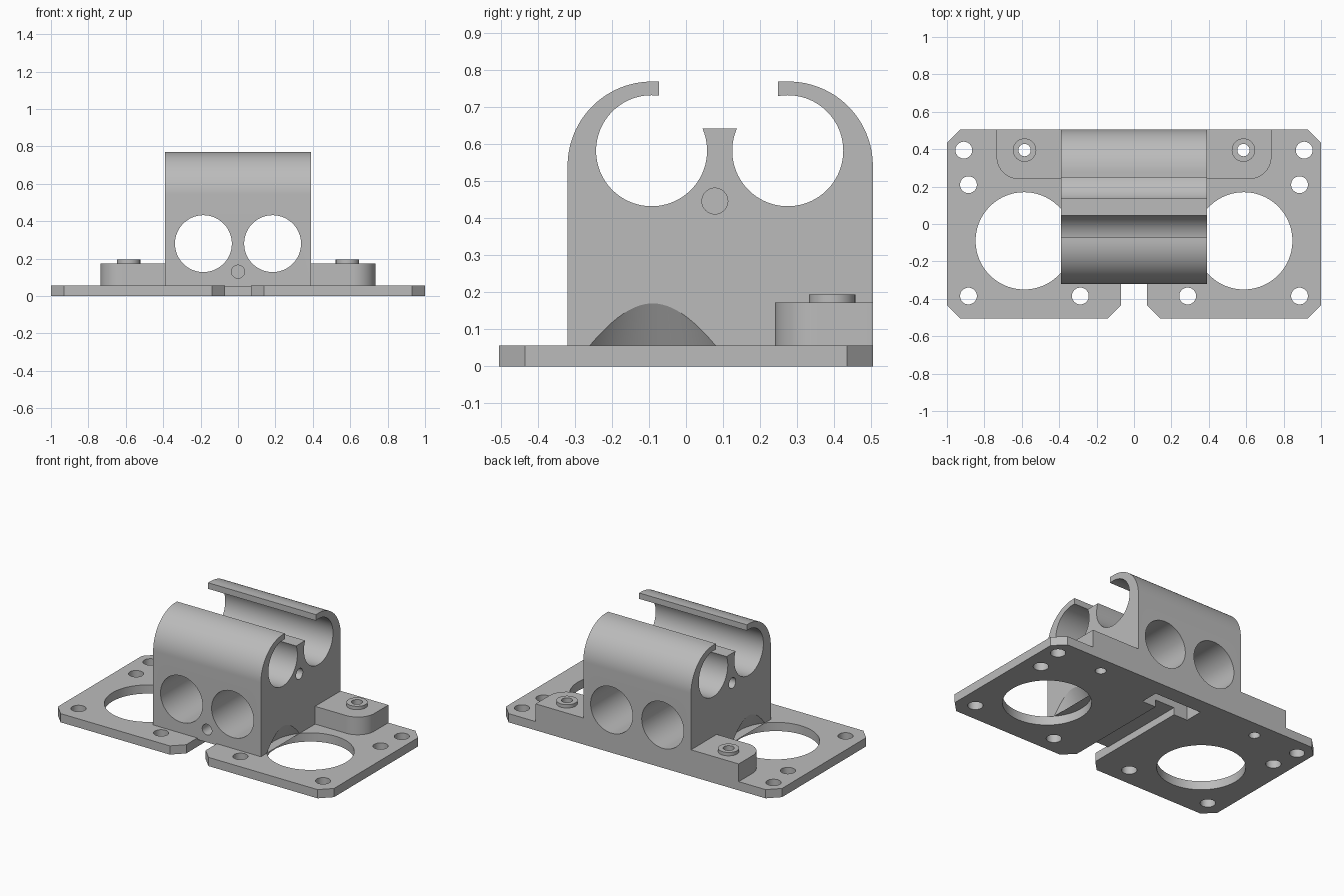
import bpy, bmesh, math
from mathutils import Matrix, Vector

cube = bpy.data.objects.get("Cube")
if cube:
    bpy.data.objects.remove(cube, do_unlink=True)

grey = bpy.data.materials.new("plain_grey")
grey.use_nodes = True
grey.diffuse_color = (0.5, 0.5, 0.5, 1)
grey.node_tree.nodes["Principled BSDF"].inputs["Base Color"].default_value = (0.5, 0.5, 0.5, 1)

DEPTH = 0.505          # half depth of the whole part
PLATE = 0.057          # plate thickness
HALF = 0.39            # half width of the bearing block
MOTOR = (0.587, -0.09)  # centre of the large plate opening


def finish(name, bm):
    bmesh.ops.recalc_face_normals(bm, faces=bm.faces)
    mesh = bpy.data.meshes.new(name)
    bm.to_mesh(mesh)
    bm.free()
    mesh.materials.append(grey)
    ob = bpy.data.objects.new(name, mesh)
    bpy.context.collection.objects.link(ob)
    return ob


def prism(name, outline, start, end, axis="Z"):
    """Extrude an outline along Z (points x, y) or X (points y, z)."""
    bm = bmesh.new()
    if axis == "Z":
        pts, push = [(a, b, start) for a, b in outline], Vector((0, 0, end - start))
    else:
        pts, push = [(start, a, b) for a, b in outline], Vector((end - start, 0, 0))
    face = bm.faces.new([bm.verts.new(p) for p in pts])
    new = bmesh.ops.extrude_face_region(bm, geom=[face])["geom"]
    bmesh.ops.translate(bm, vec=push, verts=[v for v in new if isinstance(v, bmesh.types.BMVert)])
    return finish(name, bm)


def box(name, x0, x1, y0, y1, z0, z1):
    return prism(name, [(x0, y0), (x1, y0), (x1, y1), (x0, y1)], z0, z1)


def rod(name, center, r, length, axis="Z", r2=None, seg=72):
    bm = bmesh.new()
    turn = {"Z": Matrix(), "X": Matrix.Rotation(math.pi / 2, 4, "Y"),
            "Y": Matrix.Rotation(math.pi / 2, 4, "X")}[axis]
    bmesh.ops.create_cone(bm, cap_ends=True, segments=seg, radius1=r,
                          radius2=r if r2 is None else r2, depth=length,
                          matrix=Matrix.Translation(center) @ turn)
    return finish(name, bm)


def arc(cx, cy, r, a0, a1, n=32):
    return [(cx + r * math.cos(math.radians(a0 + (a1 - a0) * i / n)),
             cy + r * math.sin(math.radians(a0 + (a1 - a0) * i / n))) for i in range(n + 1)]


def cut(ob, cutters, operation="DIFFERENCE"):
    bpy.context.view_layer.objects.active = ob
    for c in cutters:
        m = ob.modifiers.new("cut", "BOOLEAN")
        m.operation, m.solver, m.object = operation, "EXACT", c
        bpy.ops.object.modifier_apply(modifier=m.name)
        bpy.data.objects.remove(c, do_unlink=True)


def underside_pocket():
    return box("cutter", -0.17, 0.17, 0.28, 0.40, -0.1, 0.1)


# Base plate with chamfered corners and a front slot
c, slot = 0.07, 0.07
half = [(slot, 0.34), (slot, -DEPTH + c), (slot + c, -DEPTH), (1 - c, -DEPTH),
        (1, -DEPTH + c), (1, DEPTH - c), (1 - c, DEPTH)]
plate = prism("base_plate", half + [(-x, y) for x, y in reversed(half)], 0, PLATE)
holes = [(0.91, 0.395), (0.885, 0.21), (0.885, -0.385), (0.287, -0.385)]
for s in (1, -1):
    cut(plate, [rod("cutter", (s * x, y, 0), 0.045, 0.4, seg=40) for x, y in holes])
    cut(plate, [rod("cutter", (s * MOTOR[0], MOTOR[1], 0), 0.26, 0.4, seg=96),
                rod("cutter", (s * 0.585, 0.395, 0), 0.033, 0.4, seg=40)])
cut(plate, [underside_pocket()])

# Bearing block: side profile with two rounded shoulders
profile = ([(-0.32, 0.047), (DEPTH, 0.047)] + arc(0.277, 0.542, 0.228, 0, 90)
           + arc(-0.092, 0.542, 0.228, 90, 180))
block = prism("bearing_block", profile, -HALF, HALF, "X")
cut(block, [rod("cutter", (0, y, 0.583), 0.15, 2, "X", seg=96) for y in (-0.093, 0.275)])
cut(block, [box("cutter", -1, 1, -0.073, 0.248, 0.643, 1), underside_pocket()])
for s in (1, -1):
    # Lengthwise bores, blind side holes and conical clearance over the openings
    cone_height = 0.468
    cut(block, [rod("cutter", (s * 0.185, 0, 0.28), 0.152, 3, "Y", seg=96),
                rod("cutter", (s * HALF, 0.078, 0.447), 0.035, 0.2, "X", seg=40),
                rod("cutter", (s * MOTOR[0], MOTOR[1], PLATE + cone_height / 2),
                    0.26, cone_height, r2=0, seg=96),
                rod("cutter", (s * MOTOR[0], MOTOR[1], 0), 0.26, 2 * PLATE, seg=96)])
cut(block, [rod("cutter", (0, -0.32, 0.13), 0.035, 0.2, "Y", seg=40)])

# Mounting pads with a raised ring boss
parts = [plate, block]
for s, side in ((1, "left"), (-1, "right")):
    outline = ([(HALF - 0.01, DEPTH), (HALF - 0.01, 0.24)]
               + arc(0.615, 0.36, 0.12, -90, 0, 20) + [(0.735, DEPTH)])
    pad = prism(side + "_mount_pad", [(s * x, y) for x, y in outline], PLATE - 0.01, 0.173)
    cut(pad, [rod("boss", (s * 0.585, 0.395, 0.16), 0.0625, 0.07, seg=48)], "UNION")
    cut(pad, [rod("cutter", (s * 0.585, 0.395, 0.1), 0.033, 0.5, seg=40)])
    parts.append(pad)

# Smooth shading on curved walls, sharp edges kept
for ob in parts:
    bpy.ops.object.select_all(action="DESELECT")
    ob.select_set(True)
    bpy.context.view_layer.objects.active = ob
    bpy.ops.object.shade_smooth_by_angle(angle=math.radians(25))
